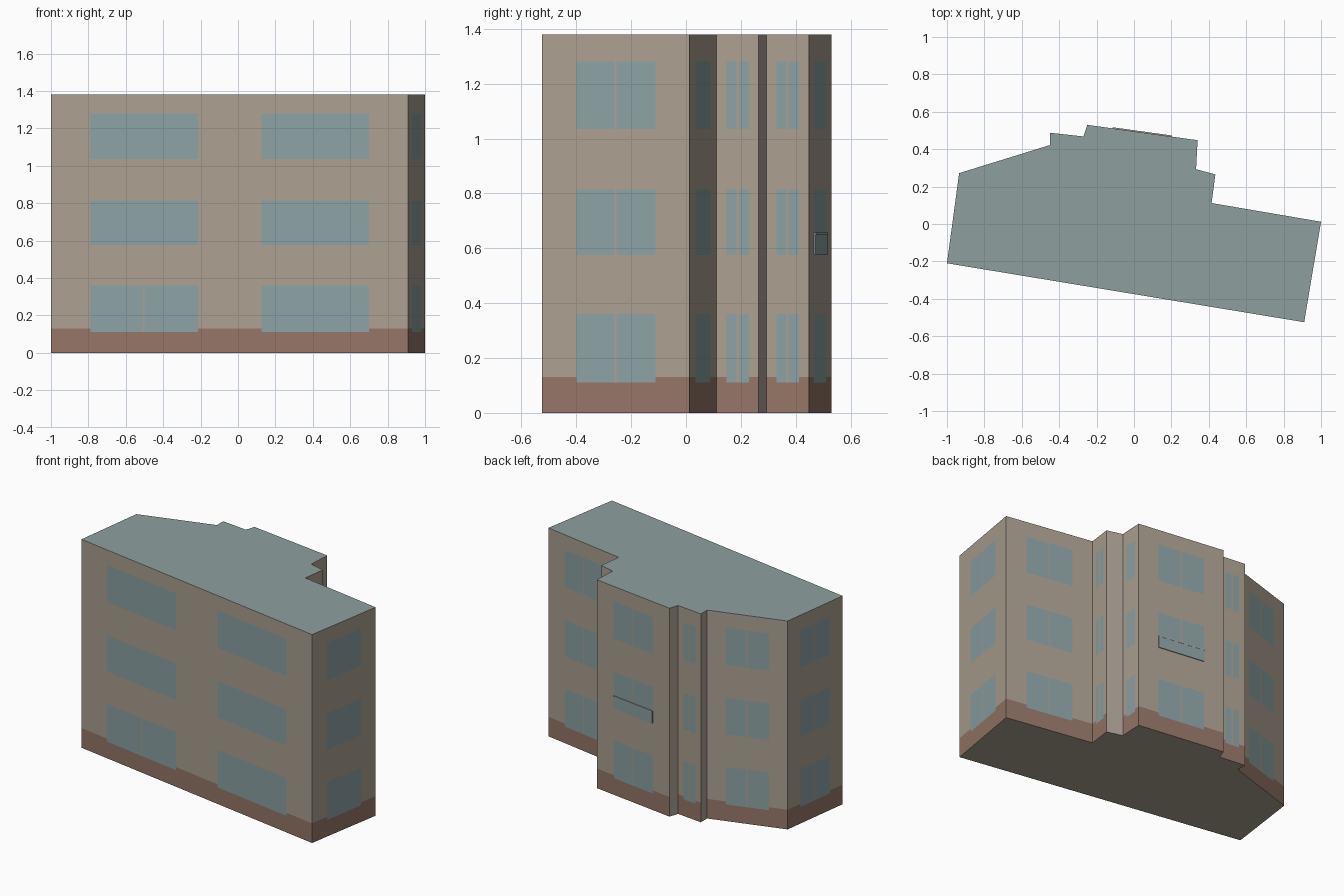
import bpy
import bmesh
from mathutils import Vector

cube = bpy.data.objects.get("Cube")
if cube:
    bpy.data.objects.remove(cube, do_unlink=True)


def make_material(name, rgb):
    linear = [((c / 255 + 0.055) / 1.055) ** 2.4 for c in rgb] + [1.0]
    mat = bpy.data.materials.new(name)
    mat.use_nodes = True
    mat.diffuse_color = linear
    bsdf = mat.node_tree.nodes["Principled BSDF"]
    bsdf.inputs["Base Color"].default_value = linear
    bsdf.inputs["Roughness"].default_value = 0.9
    return mat


MATS = [
    make_material("tan_wall", (171, 160, 144)),
    make_material("brown_plinth", (149, 118, 103)),
    make_material("blue_glass", (141, 161, 164)),
    make_material("grey_green_roof", (141, 160, 158)),
    make_material("pale_return_wall", (173, 161, 151)),
]
WALL, PLINTH, GLASS, ROOF, PLAIN = range(5)


def make_object(name, bm):
    mesh = bpy.data.meshes.new(name)
    bm.to_mesh(mesh)
    bm.free()
    for mat in MATS:
        mesh.materials.append(mat)
    obj = bpy.data.objects.new(name, mesh)
    bpy.context.collection.objects.link(obj)
    return obj


# Footprint corners, counter-clockwise from the front left-hand corner
CORNERS = [Vector(p) for p in (
    (-1, -0.21), (0.91, -0.525), (1, 0.012), (0.415, 0.112),
    (0.435, 0.265), (0.332, 0.293), (0.34, 0.448), (-0.25, 0.53),
    (-0.27, 0.468), (-0.45, 0.488), (-0.45, 0.422), (-0.935, 0.272))]
FRONT, RAIL_WALL = 0, 6
BLANK = (4, 7, 9)                       # short returns without windows
PLINTH_TOP = 0.13
STOREYS = ((0.11, 0.36), (0.575, 0.815), (1.035, 1.28))
LEVELS = sorted({0, PLINTH_TOP, 1.38, *(z for s in STOREYS for z in s)})


def wall_columns(index, length):
    """Column list for one wall: (start fraction, kind)."""
    if index in BLANK:
        return [(0, "blank")]
    half = 0.004 / length
    if index == FRONT:
        return [(0, "wall"), (0.11, "window"), (0.26 - half, "low_bar"),
                (0.26 + half, "window"), (0.411, "wall"),
                (0.589, "window"), (0.89, "wall")]
    return [(0, "wall"), (0.235, "window"), (0.5 - half, "bar"),
            (0.5 + half, "window"), (0.77, "wall")]


def cell_material(kind, z):
    if kind == "blank":
        return PLAIN
    in_storey = any(lo < z < hi for lo, hi in STOREYS)
    if in_storey and kind == "window":
        return GLASS
    if in_storey and kind == "low_bar" and z > STOREYS[0][1]:
        return GLASS
    if in_storey and kind in ("bar", "low_bar"):
        return WALL
    return PLINTH if z < PLINTH_TOP else WALL


# Building shell: wall cells coloured by column kind and height
outline, kinds = [], []
for i, start in enumerate(CORNERS):
    end = CORNERS[(i + 1) % len(CORNERS)]
    for t, kind in wall_columns(i, (end - start).length):
        outline.append(start.lerp(end, t))
        kinds.append(kind)

bm = bmesh.new()
rings = [[bm.verts.new((p.x, p.y, z)) for p in outline] for z in LEVELS]
for row in range(len(LEVELS) - 1):
    mid = (LEVELS[row] + LEVELS[row + 1]) / 2
    low, high = rings[row], rings[row + 1]
    for c, kind in enumerate(kinds):
        n = (c + 1) % len(kinds)
        face = bm.faces.new((low[c], low[n], high[n], high[c]))
        face.material_index = cell_material(kind, mid)
bm.faces.new(rings[-1]).material_index = ROOF
bm.faces.new(rings[0][::-1]).material_index = WALL
make_object("building_shell", bm)


# Low guard across the middle rear window
def wall_plate(name, wall, t0, t1, z0, z1, depth, material):
    a, b = CORNERS[wall], CORNERS[wall + 1]
    along = (b - a).normalized()
    out = Vector((along.y, -along.x)) * depth
    p, q = a.lerp(b, t0), a.lerp(b, t1)
    plate = bmesh.new()
    base = [plate.verts.new((v.x, v.y, z0)) for v in (p, p + out, q + out, q)]
    bottom = plate.faces.new(base)
    top = bmesh.ops.extrude_face_region(plate, geom=[bottom])["geom"]
    for v in top:
        if isinstance(v, bmesh.types.BMVert):
            v.co.z = z1
    bmesh.ops.recalc_face_normals(plate, faces=plate.faces)
    for f in plate.faces:
        f.material_index = material
    return make_object(name, plate)


sill = STOREYS[1][0]
wall_plate("guard_panel", RAIL_WALL, 0.235, 0.77, sill, sill + 0.075, 0.005, GLASS)
wall_plate("guard_rail", RAIL_WALL, 0.235, 0.77, sill + 0.075, sill + 0.082, 0.006, PLAIN)
